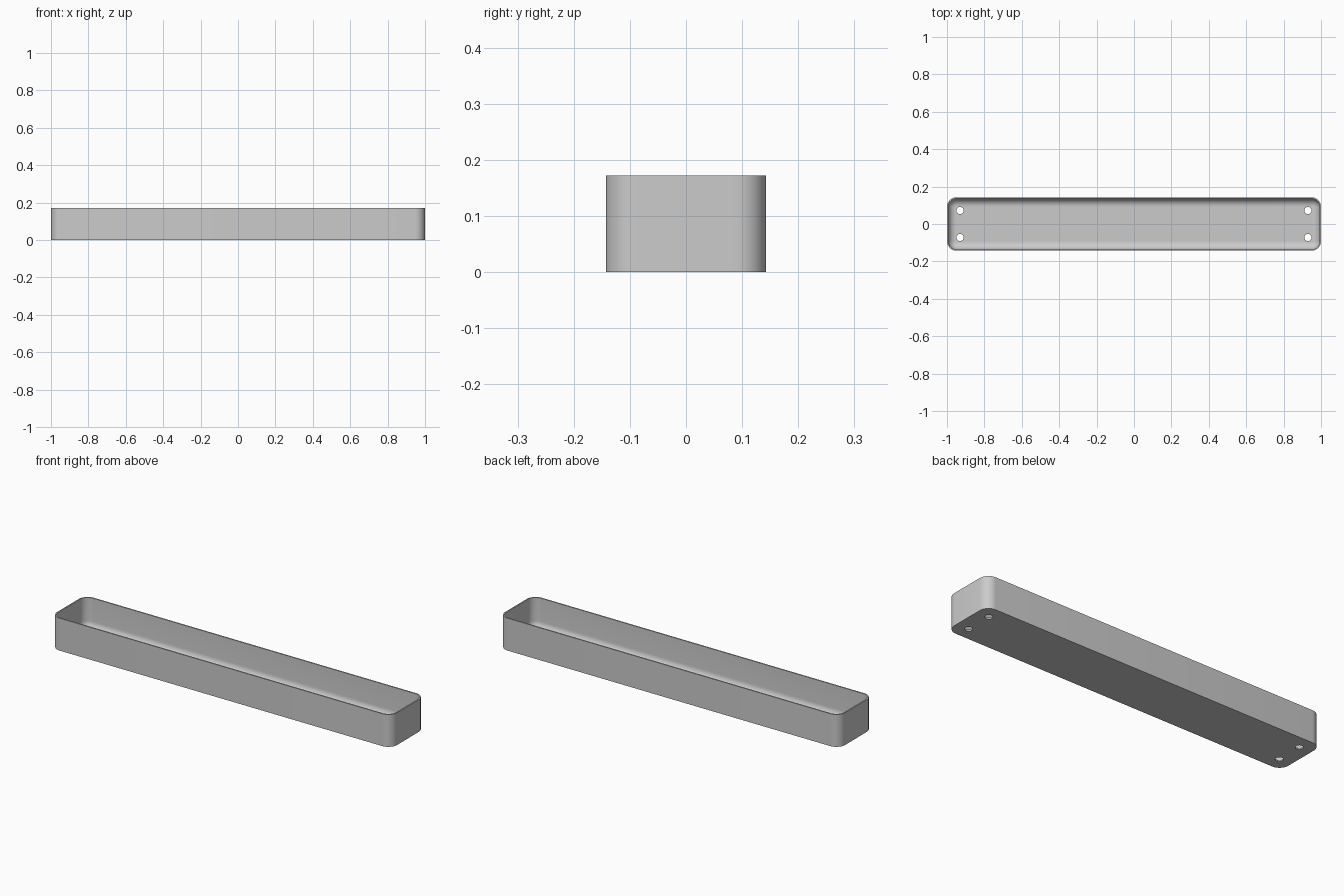
import bpy, bmesh, math

if "Cube" in bpy.data.objects:
    bpy.data.objects.remove(bpy.data.objects["Cube"], do_unlink=True)

HALF_X, HALF_Y, HEIGHT = 1.0, 0.143, 0.172
RADIUS, WALL, FILLET = 0.052, 0.007, 0.042
STEPS = 10

grey = bpy.data.materials.new("light grey")
grey.use_nodes = True
colour = (0.6, 0.6, 0.6, 1)
grey.diffuse_color = colour
grey.node_tree.nodes["Principled BSDF"].inputs["Base Color"].default_value = colour


def rounded_loop(bm, inset, z):
    """Ring of vertices around a rounded rectangle, inset from the outside."""
    r = RADIUS - inset
    ring = []
    for i, (sx, sy) in enumerate([(1, 1), (-1, 1), (-1, -1), (1, -1)]):
        for k in range(STEPS + 1):
            a = (i + k / STEPS) * math.pi / 2
            ring.append(bm.verts.new((sx * (HALF_X - RADIUS) + r * math.cos(a),
                                      sy * (HALF_Y - RADIUS) + r * math.sin(a), z)))
    return ring


# Tray: outer wall, rim, inner wall and rounded transition to the floor
levels = [(0, 0), (0, HEIGHT), (WALL, HEIGHT)]
for k in range(STEPS + 1):
    a = k / STEPS * math.pi / 2
    levels.append((WALL + FILLET * (1 - math.cos(a)),
                   WALL + FILLET * (1 - math.sin(a))))

bm = bmesh.new()
rings = [rounded_loop(bm, inset, z) for inset, z in levels]
for low, high in zip(rings, rings[1:]):
    n = len(low)
    for i in range(n):
        j = (i + 1) % n
        bm.faces.new((low[i], low[j], high[j], high[i]))
bm.faces.new(rings[0][::-1])
bm.faces.new(rings[-1])
bmesh.ops.recalc_face_normals(bm, faces=bm.faces)
mesh = bpy.data.meshes.new("tray")
bm.to_mesh(mesh)
bm.free()
tray = bpy.data.objects.new("tray", mesh)
bpy.context.collection.objects.link(tray)
mesh.materials.append(grey)

# Four drain holes through the floor
bpy.ops.object.select_all(action="DESELECT")
cutters = []
for sx in (-1, 1):
    for sy in (-1, 1):
        bpy.ops.mesh.primitive_cylinder_add(vertices=32, radius=0.019, depth=0.1,
                                            location=(sx * 0.93, sy * 0.072, 0))
        cutter = bpy.context.object
        cutter.name = "hole_cutter"
        cutter.hide_render = True
        cutter.data.materials.append(grey)
        cutters.append(cutter)
        cut = tray.modifiers.new("drain hole", "BOOLEAN")
        cut.operation = "DIFFERENCE"
        cut.solver = "EXACT"
        cut.object = cutter

# Apply the holes, drop the cutters and smooth the curved corners
bpy.ops.object.select_all(action="DESELECT")
tray.select_set(True)
bpy.context.view_layer.objects.active = tray
for name in [m.name for m in tray.modifiers]:
    bpy.ops.object.modifier_apply(modifier=name)
for cutter in cutters:
    bpy.data.objects.remove(cutter, do_unlink=True)
bpy.ops.object.shade_smooth_by_angle(angle=math.radians(30))
